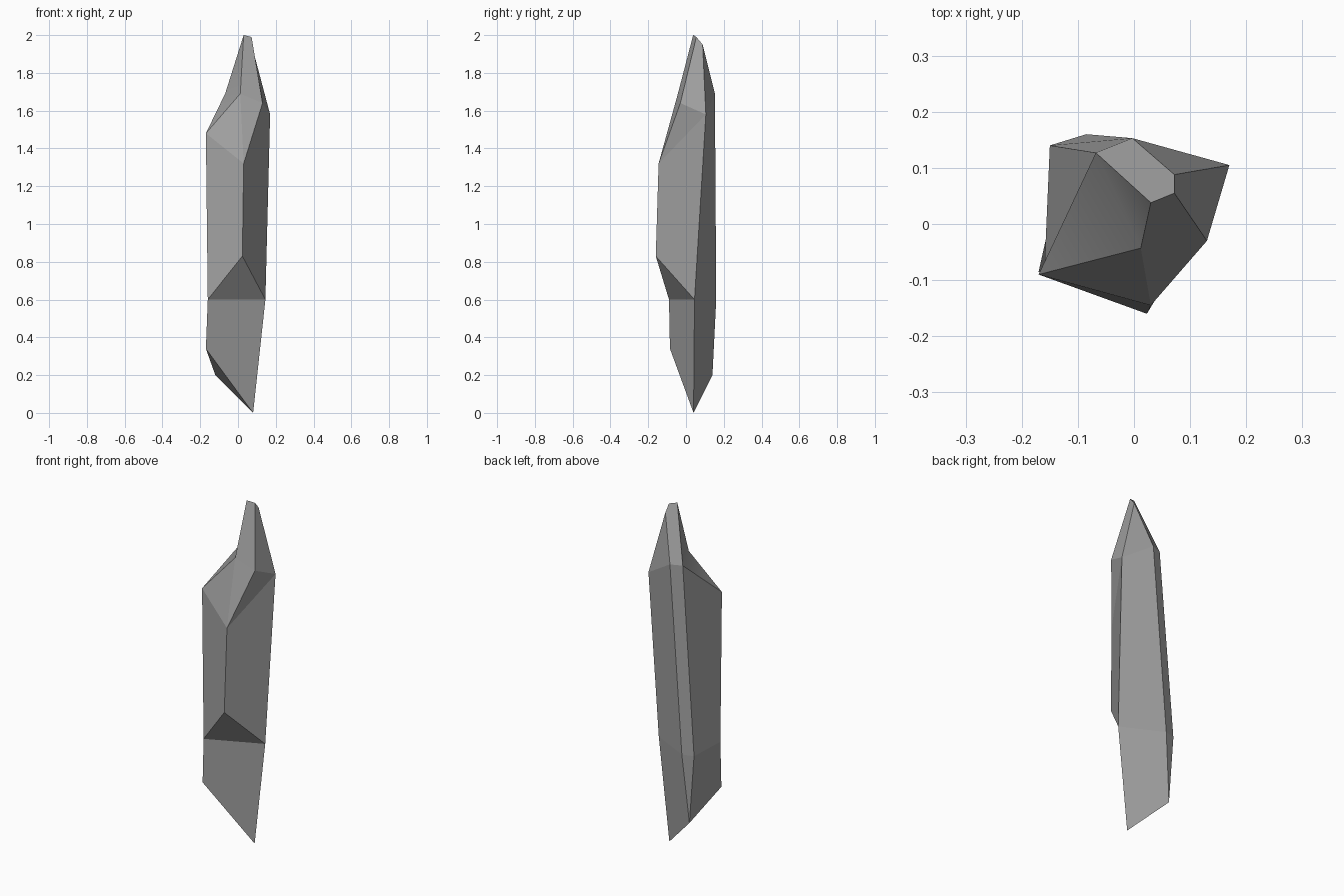
import bpy
import bmesh

cube = bpy.data.objects.get("Cube")
if cube:
    bpy.data.objects.remove(cube, do_unlink=True)

# Stone colour
stone = bpy.data.materials.new("grey_stone")
stone.use_nodes = True
colour = (0.36, 0.36, 0.36, 1)
stone.diffuse_color = colour
shader = next(n for n in stone.node_tree.nodes if n.type == "BSDF_PRINCIPLED")
shader.inputs["Base Color"].default_value = colour
shader.inputs["Roughness"].default_value = 0.8

# Corners of the cut crystal, from the pointed foot to the peak
corners = {
    "foot": (0.08, 0.04, 0),
    "heel": (-0.12, 0.14, 0.2),
    "left_foot": (-0.17, -0.085, 0.34),
    "left_waist": (-0.16, -0.09, 0.6),
    "right_waist": (0.145, 0.045, 0.6),
    "back_waist_a": (-0.15, 0.14, 0.6),
    "back_waist_b": (-0.085, 0.16, 0.6),
    "ridge_low": (0.023, -0.16, 0.83),
    "ridge_high": (0.03, -0.145, 1.32),
    "left_shoulder": (-0.17, -0.09, 1.48),
    "right_shoulder": (0.17, 0.105, 1.58),
    "front_shoulder": (0.13, -0.03, 1.64),
    "notch": (0.012, -0.043, 1.69),
    "back_shoulder_a": (-0.068, 0.127, 1.69),
    "back_shoulder_b": (-0.003, 0.153, 1.69),
    "peak": (0.03, 0.038, 2),
    "peak_right": (0.072, 0.055, 1.99),
    "peak_back": (0.072, 0.088, 1.95),
}

# Facets, each named by its corners
facets = [
    # pointed base
    "left_waist right_waist foot left_foot",
    "left_foot foot heel",
    "left_waist back_waist_a heel left_foot",
    "back_waist_a back_waist_b heel",
    "back_waist_b right_waist foot heel",
    # long sides and front overhang
    "left_waist ridge_low right_waist",
    "left_shoulder ridge_high ridge_low left_waist",
    "ridge_high right_shoulder right_waist ridge_low",
    "right_shoulder back_shoulder_b back_waist_b right_waist",
    "back_shoulder_b back_shoulder_a back_waist_a back_waist_b",
    "back_shoulder_a left_shoulder left_waist back_waist_a",
    # tapered top
    "left_shoulder ridge_high notch",
    "notch ridge_high front_shoulder",
    "notch front_shoulder peak_right peak",
    "ridge_high right_shoulder front_shoulder",
    "front_shoulder right_shoulder peak_back peak_right",
    "peak_back right_shoulder back_shoulder_b",
    "peak peak_right peak_back back_shoulder_b back_shoulder_a",
]
# softly shaded hollow beside the peak
hollow = [
    "left_shoulder notch back_shoulder_a",
    "back_shoulder_a notch peak",
]

bm = bmesh.new()
verts = {name: bm.verts.new(co) for name, co in corners.items()}
for facet in facets + hollow:
    face = bm.faces.new([verts[name] for name in facet.split()])
    face.smooth = facet in hollow
bmesh.ops.recalc_face_normals(bm, faces=bm.faces)

mesh = bpy.data.meshes.new("crystal_shard")
bm.to_mesh(mesh)
bm.free()
mesh.materials.append(stone)
shard = bpy.data.objects.new("crystal_shard", mesh)
bpy.context.collection.objects.link(shard)
